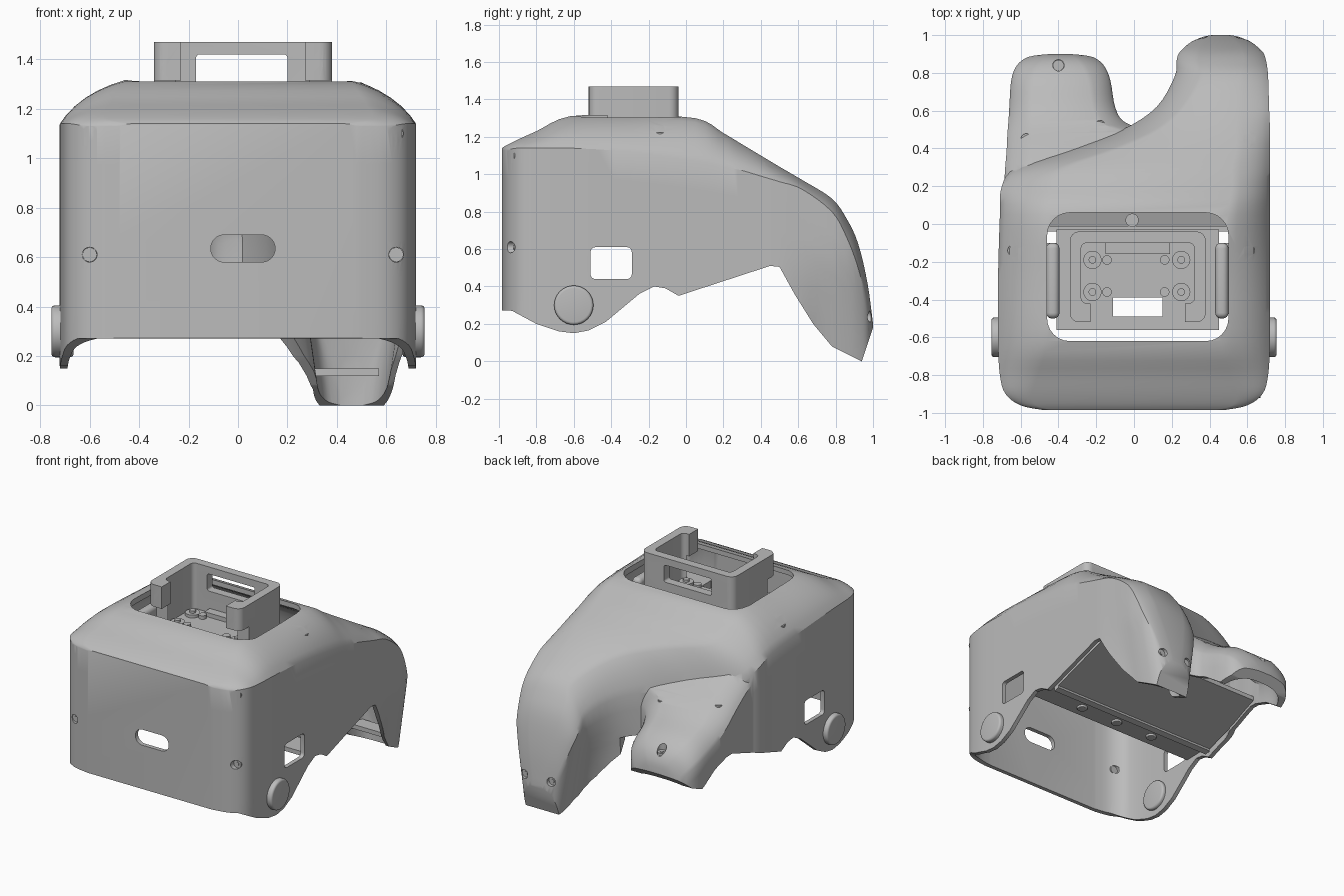
import bpy, bmesh, math
from mathutils import Vector

cube = bpy.data.objects.get("Cube")
if cube:
    bpy.data.objects.remove(cube, do_unlink=True)

grey = bpy.data.materials.new("matte grey")
grey.use_nodes = True
colour = (0.5, 0.5, 0.5, 1)
grey.diffuse_color = colour
grey.node_tree.nodes["Principled BSDF"].inputs["Base Color"].default_value = colour
parts = []


def finish(name, bm, keep=True):
    bmesh.ops.recalc_face_normals(bm, faces=bm.faces)
    mesh = bpy.data.meshes.new(name)
    bm.to_mesh(mesh)
    bm.free()
    ob = bpy.data.objects.new(name, mesh)
    bpy.context.scene.collection.objects.link(ob)
    if keep:
        parts.append(ob)
    return ob


def box(name, lo, hi, r=0, axis=None, keep=True):
    """Box between two corners; rounds edges along one axis, or all edges."""
    bm = bmesh.new()
    bmesh.ops.create_cube(bm, size=1)
    for v in bm.verts:
        v.co = [lo[i] + (hi[i] - lo[i]) * (v.co[i] + 0.5) for i in range(3)]
    if r:
        edges = [e for e in bm.edges if axis is None
                 or abs((e.verts[0].co - e.verts[1].co).normalized()[axis]) > 0.9]
        bmesh.ops.bevel(bm, geom=edges, offset=r, segments=6, profile=0.5, affect='EDGES')
    return finish(name, bm, keep)


def cylinder(name, centre, r, depth, direction, bevel=0, keep=True):
    bm = bmesh.new()
    bmesh.ops.create_cone(bm, cap_ends=True, segments=32, radius1=r, radius2=r, depth=depth)
    if bevel:
        rims = [e for e in bm.edges if abs(e.verts[0].co.z - e.verts[1].co.z) < 0.001]
        bmesh.ops.bevel(bm, geom=rims, offset=bevel, segments=4, profile=0.5, affect='EDGES')
    turn = Vector(direction).to_track_quat('Z', 'Y').to_matrix()
    for v in bm.verts:
        v.co = turn @ v.co + Vector(centre)
    return finish(name, bm, keep)


def side_prism(name, outline, x0, x1):
    """Side outline of (y, z) points, extruded along x."""
    bm = bmesh.new()
    face = bm.faces.new([bm.verts.new((x0, y, z)) for y, z in outline])
    new = bmesh.ops.extrude_face_region(bm, geom=[face])["geom"]
    bmesh.ops.translate(bm, vec=(x1 - x0, 0, 0),
                        verts=[v for v in new if isinstance(v, bmesh.types.BMVert)])
    return finish(name, bm, False)


def combine(target, tool, operation='DIFFERENCE'):
    mod = target.modifiers.new("cut", 'BOOLEAN')
    mod.operation, mod.solver, mod.object = operation, 'EXACT', tool
    bpy.context.view_layer.objects.active = target
    bpy.ops.object.modifier_apply(modifier=mod.name)
    bpy.data.objects.remove(tool, do_unlink=True)


def spline_rows(rows, n=4):
    out = []
    for i in range(len(rows) - 1):
        quad = [rows[min(max(i + k, 0), len(rows) - 1)] for k in (-1, 0, 1, 2)]
        for t in (k / n for k in range(n)):
            out.append([0.5 * (2 * b + (c - a) * t + (2 * a - 5 * b + 4 * c - d) * t * t
                               + (3 * b - a - 3 * c + d) * t ** 3) for a, b, c, d in zip(*quad)])
    return out + [list(rows[-1])]


def inset(rows, t, end):
    y0, y1 = rows[0][0], rows[-1][0]
    squeeze = (y1 - y0 - t - end) / (y1 - y0)
    return [[y0 + t + (y - y0) * squeeze, l + t, r - t, sl, sr, zl - t, zr - t, top - t]
            for y, l, r, sl, sr, zl, zr, top in rows]


def loft(name, rows, floor, taper=False, keep=False):
    """Walls with rounded shoulders, one cross-section per row, swept along y."""
    bm, rings = bmesh.new(), []
    for y, xl, xr, sl, sr, zl, zr, top in rows:
        left = [(xl, floor + (zl - floor) * k / 8) for k in range(8)]
        right = [(xr, floor + (zr - floor) * k / 8) for k in range(8)]
        for k in range(7):
            t = k / 6
            out = 0.5 * t + 0.5 * (1 - math.cos(t * math.pi / 2))
            up = 0.5 * t + 0.5 * math.sin(t * math.pi / 2)
            left.append((xl + sl * out, zl + (top - zl) * up))
            right.append((xr - sr * out, zr + (top - zr) * up))
        ring = []
        for x, z in left + right[::-1]:
            if taper:
                f = min(max((y - 0.5) / 0.22, 0), 1) * max(0.55 - z, 0) / 0.55
                x = 0.46 + (x - 0.46) * (1 - 0.38 * min(f, 1.2))
            ring.append(bm.verts.new((x, y, z)))
        rings.append(ring)
    for a, b in zip(rings, rings[1:]):
        for k in range(len(a)):
            j = (k + 1) % len(a)
            bm.faces.new((a[k], a[j], b[j], b[k]))
    bm.faces.new(rings[0])
    bm.faces.new(rings[-1][::-1])
    return finish(name, bm, keep)


# Rows: y, left x, right x, left and right shoulder width, left and right shoulder z, top z
body_rows = spline_rows([
    (-.985, -.48, .48, .05, .05, 1.13, 1.13, 1.14), (-.96, -.6, .6, .08, .08, 1.13, 1.13, 1.155),
    (-.9, -.68, .68, .14, .14, 1.14, 1.14, 1.185), (-.8, -.71, .71, .2, .2, 1.14, 1.14, 1.23),
    (-.62, -.72, .72, .26, .26, 1.14, 1.14, 1.31), (-.3, -.72, .72, .26, .24, 1.12, 1.12, 1.31),
    (.05, -.71, .72, .26, .22, 1.08, 1.07, 1.3), (.2, -.7, .72, .3, .2, 1.02, 1.04, 1.22),
    (.3, -.62, .72, .28, .2, .93, 1.02, 1.16), (.4, -.33, .72, .26, .18, .86, .99, 1.1),
    (.5, -.06, .72, .2, .18, .8, .96, 1.04), (.62, .12, .715, .15, .17, .75, .92, .97),
    (.78, .215, .71, .15, .15, .68, .8, .87), (.86, .225, .7, .12, .12, .6, .66, .76),
    (.92, .24, .68, .11, .11, .48, .5, .63), (.97, .28, .64, .1, .1, .28, .3, .42),
    (1, .36, .56, .06, .06, .1, .1, .2)])
lobe_rows = spline_rows([(y, l, r, s, s, z, z, top) for y, l, r, s, z, top in (
    (-.05, -.66, .3, .1, .9, 1), (.1, -.685, .3, .12, .95, 1.04), (.25, -.685, .25, .12, .92, 1.02),
    (.38, -.675, .2, .14, .82, .93), (.48, -.67, .1, .14, .73, .84), (.54, -.665, -.05, .13, .68, .79),
    (.62, -.66, -.1, .12, .63, .74), (.76, -.65, -.125, .12, .57, .68),
    (.84, -.62, -.16, .12, .52, .62), (.885, -.56, -.22, .1, .45, .55), (.9, -.48, -.3, .06, .42, .48))])

# Hollow housing with a long rear leg and a short rear lobe
shell = loft("housing_shell", body_rows, -0.1, True, True)
combine(shell, loft("lobe", lobe_rows, -0.11), 'UNION')
combine(shell, loft("body_hollow", inset(body_rows, 0.03, 0.06), -0.3, True))
combine(shell, loft("lobe_hollow", inset(lobe_rows, 0.03, 0.05), -0.31))

# Underside outline
front_edge = [(-1.2, -.6), (-1.2, .28), (-.93, .27), (-.8, .2), (-.68, .16), (-.6, .15), (-.52, .165),
              (-.43, .21), (-.25, .36), (-.17, .4), (-.11, .39), (-.04, .35), (.45, .51), (.5, .505)]
lobe_edge = [(.62, .46), (.75, .37), (.83, .4), (.93, .5), (1.2, .5), (1.2, -.6)]
leg_edge = [(.58, .36), (.68, .2), (.78, .08), (.94, 0), (1.0, .18), (1.2, .18), (1.2, -.6)]
combine(shell, side_prism("lobe_cut", front_edge + lobe_edge, -1, 0.1))
combine(shell, side_prism("leg_cut", front_edge + leg_edge, 0.06, 1))

# Openings: top pocket, front slot, side windows
combine(shell, box("pocket", (-.46, -.62, 1.15), (.5, .06, 1.6), 0.12, 2, False))
combine(shell, box("slot", (-.11, -1.2, .58), (.15, -.8, .69), 0.054, 1, False))
combine(shell, box("windows", (-1, -.51, .44), (1, -.29, .61), 0.025, 0, False))

# Recessed screws
bpy.context.view_layer.update()
down, back, fore = Vector((0, 0, -1)), Vector((0, 1, 0)), Vector((0, -1, 0))
spots = [((x, y, 3), down) for x, y in
         ((.61, .45), (.61, -.14), (-.64, -.14), (-.57, .45), (-.4, .84), (-.18, .52))]
spots += [((x, -3, z), back) for x in (-.6, .64) for z in (.61, 1.1)]
spots += [((x, 3, .24), fore) for x in (.36, .57)]
hits = [(shell.ray_cast(Vector(start), d), d) for start, d in spots]
for (ok, point, normal, index), d in hits:
    if ok:
        combine(shell, cylinder("hole", point, 0.03, 0.12, d, keep=False))
        cylinder("screw", point + d * 0.028, 0.029, 0.02, d)
        cylinder("screw_socket", point + d * 0.018, 0.013, 0.008, d)

# Side pivots
for side in (-1, 1):
    cylinder("side_pivot", (side * 0.71, -.6, .3), 0.105, 0.09, (side, 0, 0), 0.015)

# Top mount: open-fronted frame with lugs
mount = box("mount_frame", (-.34, -.52, 1.12), (.38, -.04, 1.47), 0.05, 2)
combine(mount, box("inside", (-.28, -.42, 1), (.32, -.1, 1.6), 0.03, 2, False))
combine(mount, box("front_gap", (-.23, -.7, 1), (.27, -.3, 1.6), keep=False))
combine(mount, box("back_window", (-.17, -.3, 1.3), (.2, .1, 1.42), 0.015, 1, False))
combine(mount, box("under_lugs", (-.5, -.6, 1), (.5, -.42, 1.315), keep=False))
for x in (-.3, -.21, .25, .34):
    combine(mount, cylinder("lug_hole", (x, -.28, 1.385), 0.015, 0.7, back, keep=False))

# Mount floor, bosses and side arms
floor = box("mount_floor", (-.41, -.56, 1.1), (.45, -.03, 1.15))
combine(floor, box("floor_window", (-.11, -.49, 1), (.15, -.39, 1.3), keep=False))
box("floor_pad", (-.15, -.16, 1.14), (.19, -.1, 1.18))
for x in (-.22, .25):
    for y in (-.36, -.19):
        cylinder("floor_boss", (x, y, 1.155), 0.048, 0.03, down)
        cylinder("boss_screw", (x, y, 1.17), 0.02, 0.03, down)
        cylinder("floor_pin", (x * 0.65, y, 1.16), 0.025, 0.03, down)
cylinder("rear_boss", (-.01, .02, 1.15), 0.035, 0.1, down)
for x in (-.465, .43):
    box("side_arm", (x, -.5, 1.0), (x + 0.07, -.1, 1.23), 0.03)
    box("floor_post", (x * 0.7, -.22, .45), (x * 0.7 + 0.05, -.14, 1.12))

# Underside: sloping tray, cross bar with screws, leg ledge
tray = [(-.04, .36), (-.04, .43), (-.01, .43), (-.01, .41), (.48, .57), (.48, .54), (.0, .385), (.0, .37)]
parts.append(side_prism("underside_tray", tray, -.66, .66))
box("cross_bar", (-.69, -.27, .43), (.69, -.1, .46))
for x in (-.3, 0, .3):
    cylinder("bar_screw", (x, -.18, .425), 0.035, 0.02, down, 0.005)
box("leg_ledge", (.31, .8, .12), (.57, .9, .15))

# Material and shading
bpy.ops.object.select_all(action='DESELECT')
for ob in parts:
    ob.data.materials.clear()
    ob.data.materials.append(grey)
    for poly in ob.data.polygons:
        poly.material_index = 0
    ob.select_set(True)
bpy.context.view_layer.objects.active = shell
bpy.ops.object.shade_smooth_by_angle(angle=math.radians(32))
